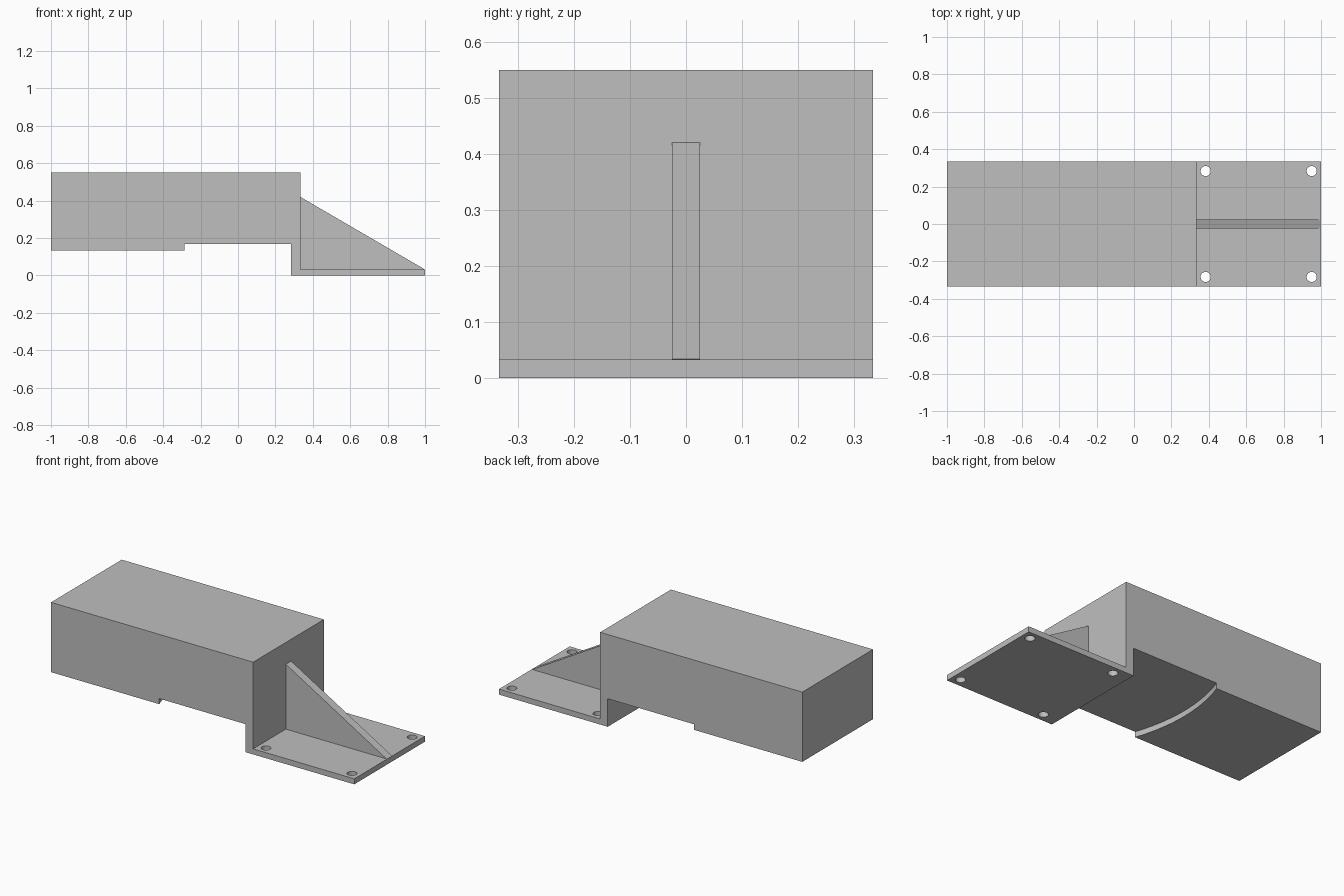
import bpy
import bmesh
import math
from mathutils import Matrix

cube = bpy.data.objects.get("Cube")
if cube:
    bpy.data.objects.remove(cube, do_unlink=True)

HALF = 0.333         # half width of the bracket
PLATE = 0.033        # plate thickness
WALL_IN, WALL_OUT = 0.283, 0.333
HOLE_Y = 0.283

grey = bpy.data.materials.new("plain grey")
grey.use_nodes = True
COLOUR = (0.52, 0.52, 0.52, 1)
grey.diffuse_color = COLOUR
grey.node_tree.nodes["Principled BSDF"].inputs["Base Color"].default_value = COLOUR


def finish(name, bm):
    bmesh.ops.recalc_face_normals(bm, faces=bm.faces)
    mesh = bpy.data.meshes.new(name)
    bm.to_mesh(mesh)
    bm.free()
    mesh.materials.append(grey)
    obj = bpy.data.objects.new(name, mesh)
    bpy.context.collection.objects.link(obj)
    return obj


def prism(name, points, offset):
    """Extrude a closed outline along the offset vector."""
    bm = bmesh.new()
    face = bm.faces.new([bm.verts.new(p) for p in points])
    new = bmesh.ops.extrude_face_region(bm, geom=[face])["geom"]
    verts = [v for v in new if isinstance(v, bmesh.types.BMVert)]
    bmesh.ops.translate(bm, vec=offset, verts=verts)
    return finish(name, bm)


def side_profile(name, outline, half):
    return prism(name, [(x, -half, z) for x, z in outline], (0, 2 * half, 0))


def combine(target, other, operation):
    mod = target.modifiers.new(operation.title(), "BOOLEAN")
    mod.operation = operation
    mod.solver = "EXACT"
    mod.object = other
    bpy.context.view_layer.objects.active = target
    bpy.ops.object.modifier_apply(modifier=mod.name)
    bpy.data.objects.remove(other, do_unlink=True)


# Arm block, drop wall and foot plate in one outline
bracket = side_profile("mounting_bracket", [
    (-1, 0.134), (WALL_IN, 0.134), (WALL_IN, 0), (1, 0),
    (1, PLATE), (WALL_OUT, PLATE), (WALL_OUT, 0.55), (-1, 0.55)], HALF)

# Shallow recess under the arm, with an arc centred on the foot plate
CENTRE, RADIUS = 0.667, 1.01
angles = [math.radians(-24 + 48 * i / 32) for i in range(33)]
arc = [(CENTRE - RADIUS * math.cos(a), RADIUS * math.sin(a), 0.05) for a in angles]
outline = arc + [(WALL_IN, arc[-1][1], 0.05), (WALL_IN, arc[0][1], 0.05)]
combine(bracket, prism("recess_cutter", outline, (0, 0, 0.117)), "DIFFERENCE")

# Triangular stiffening rib
rib = side_profile("rib", [
    (0.32, 0.02), (0.98, 0.02), (0.995, 0.0345), (WALL_OUT, 0.42), (0.32, 0.42)], 0.025)
combine(bracket, rib, "UNION")

# Four screw holes
for x in (0.383, 0.95):
    for y in (-HOLE_Y, HOLE_Y):
        bm = bmesh.new()
        bmesh.ops.create_cone(bm, cap_ends=True, segments=32, radius1=0.027,
                              radius2=0.027, depth=0.2,
                              matrix=Matrix.Translation((x, y, 0)))
        combine(bracket, finish("hole_cutter", bm), "DIFFERENCE")

# Smooth the arc and hole walls, keep the edges crisp
bpy.ops.object.select_all(action="DESELECT")
bracket.select_set(True)
bpy.context.view_layer.objects.active = bracket
bpy.ops.object.shade_smooth_by_angle(angle=math.radians(30))
